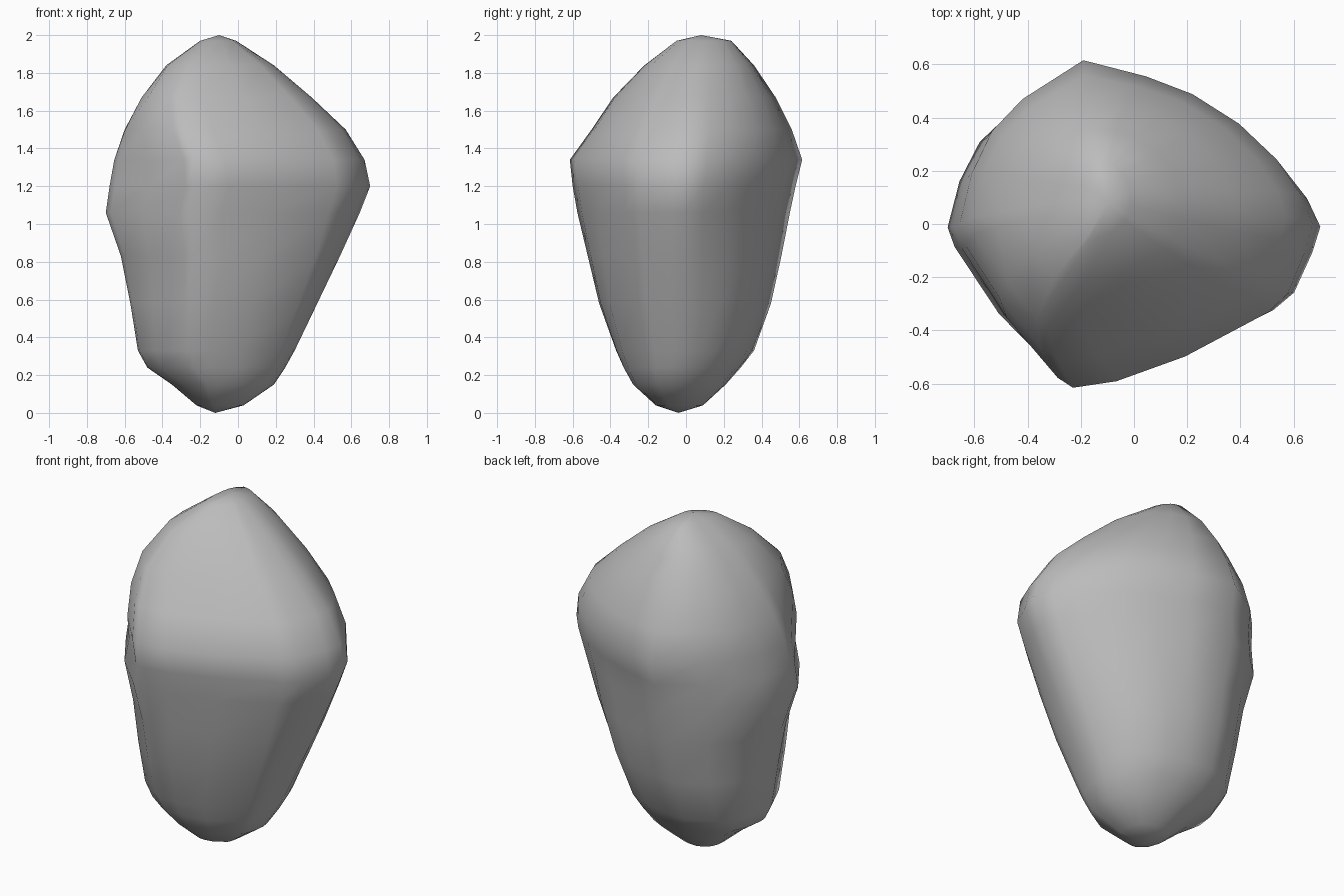
import bpy, bmesh

cube = bpy.data.objects.get("Cube")
if cube:
    bpy.data.objects.remove(cube, do_unlink=True)

# Grey stone material
stone = bpy.data.materials.new("grey_stone")
stone.use_nodes = True
colour = (0.5, 0.5, 0.5, 1)
stone.diffuse_color = colour
stone.node_tree.nodes["Principled BSDF"].inputs["Base Color"].default_value = colour

# Widest outline of the boulder, seen from above
outline = [(.7, 0), (.65, .11), (.55, .24), (.4, .37), (.22, .48), (.04, .55),
           (-.21, .62), (-.45, .47), (-.57, .35), (-.65, .19), (-.7, 0),
           (-.67, -.08), (-.49, -.35), (-.29, -.58), (-.23, -.62), (-.06, -.59),
           (.2, -.49), (.52, -.33), (.6, -.26), (.67, -.1)]

# Height, then left and right limits, then front and back limits
levels = [(.04, -.22, .03, -.16, .09), (.15, -.35, .19, -.28, .21),
          (.24, -.48, .25, -.33, .29), (.33, -.53, .3, -.37, .36),
          (.58, -.57, .42, -.46, .45), (.83, -.62, .54, -.52, .505),
          (1.06, -.7, .645, -.575, .55), (1.2, -.68, .7, -.6, .58),
          (1.34, -.655, .67, -.615, .615), (1.5, -.6, .57, -.5, .56),
          (1.67, -.51, .39, -.385, .475), (1.84, -.38, .19, -.22, .36),
          (1.97, -.2, -.01, -.05, .24)]


def section(z):
    """Unit outline at height z, fuller at the ends, its front ridge leaning left near the top."""
    weight = 0.7 * min(1, abs(z - 1.2))
    power = 2.6 if z < 1.2 else 2.1
    lean = 0.35 * min(1, max(0, (z - 1.3) / .45))
    points = []
    for x, y in outline:
        u, v = x / .7, y / .62
        r = (abs(u) ** power + abs(v) ** power) ** (1 / power)
        k = 1 + weight * (1 / r - 1)
        u, v = u * k, v * k
        u += lean * min(v, 0) * (1 - u) / 1.33
        points.append((u, v))
    return points


def fit(values, low, high):
    a, b = min(values), max(values)
    return [low + (t - a) / (b - a) * (high - low) for t in values]


# Boulder body: stacked rings closed by a fan at each end
bm = bmesh.new()
rings = []
for z, x0, x1, y0, y1 in levels:
    us, vs = zip(*section(z))
    rings.append([bm.verts.new((x, y, z))
                  for x, y in zip(fit(us, x0, x1), fit(vs, y0, y1))])

n = len(outline)
for low, high in zip(rings, rings[1:]):
    for i in range(n):
        j = (i + 1) % n
        bm.faces.new((low[i], low[j], high[j], high[i]))
base = bm.verts.new((-.12, -.04, 0))
peak = bm.verts.new((-.1, .08, 2))
for i in range(n):
    j = (i + 1) % n
    bm.faces.new((base, rings[0][j], rings[0][i]))
    bm.faces.new((peak, rings[-1][i], rings[-1][j]))
bmesh.ops.recalc_face_normals(bm, faces=bm.faces)
for face in bm.faces:
    face.smooth = True

mesh = bpy.data.meshes.new("boulder")
bm.to_mesh(mesh)
bm.free()
mesh.materials.append(stone)
boulder = bpy.data.objects.new("boulder", mesh)
bpy.context.collection.objects.link(boulder)
